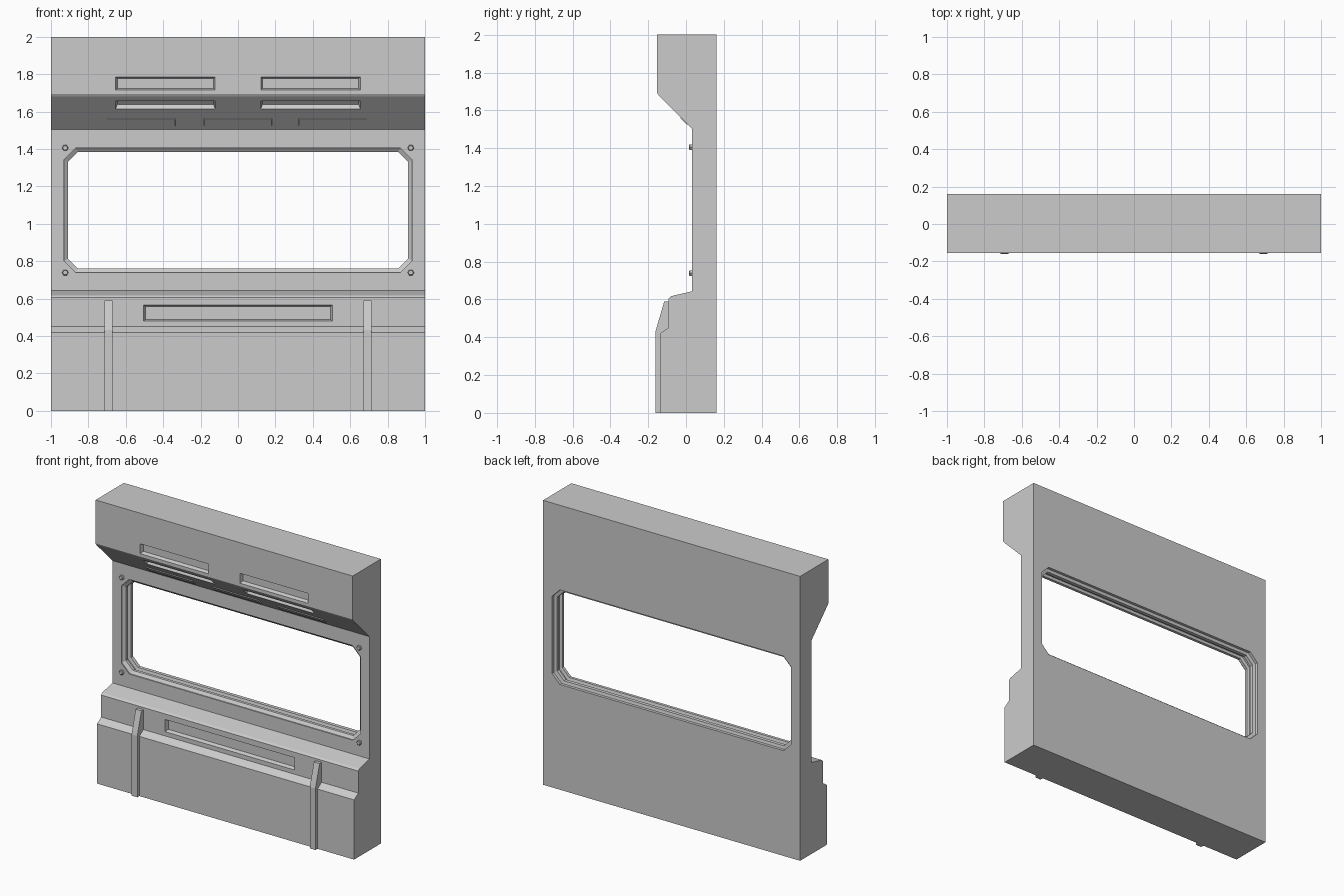
import bpy, bmesh, math
from mathutils import Matrix

if "Cube" in bpy.data.objects:
    bpy.data.objects.remove(bpy.data.objects["Cube"])


def finish(bm, name):
    bmesh.ops.recalc_face_normals(bm, faces=bm.faces)
    me = bpy.data.meshes.new(name)
    bm.to_mesh(me)
    bm.free()
    ob = bpy.data.objects.new(name, me)
    bpy.context.collection.objects.link(ob)
    return ob


def loft(bm, rings):
    """Closed solid through a list of equal-length point rings."""
    vs = [[bm.verts.new(p) for p in r] for r in rings]
    n = len(vs[0])
    for a, b in zip(vs, vs[1:]):
        for i in range(n):
            j = (i + 1) % n
            bm.faces.new((a[i], a[j], b[j], b[i]))
    bm.faces.new(vs[0])
    bm.faces.new(vs[-1][::-1])


def slab(bm, centre, w, h, tilt, out_a, out_b, inset):
    """Tapered block; out_a/out_b are distances in front of a tilted face."""
    m = Matrix.Translation(centre) @ Matrix.Rotation(tilt, 4, 'X')
    rings = []
    for out, k in ((out_a, 0), (out_b, inset)):
        x, z = w / 2 - k, h / 2 - k
        rings.append([m @ Matrix.Translation((sx * x, -out, sz * z)).to_translation()
                      for sx, sz in ((-1, -1), (1, -1), (1, 1), (-1, 1))])
    loft(bm, rings)


def octagon(y, off):
    """Window outline with clipped corners, enlarged by off."""
    x, z, c, mid = 0.91 + off, 0.3125 + off, 0.055 + off * 0.3, 1.0725
    q = [(x, z - c), (x - c, z), (c - x, z), (-x, z - c),
         (-x, c - z), (c - x, -z), (x - c, -z), (x, c - z)]
    return [(a, y, mid + b) for a, b in q]


# Wall panel: side profile extruded across the width
profile = [(0.16, 0), (-0.138, 0), (-0.138, 0.42), (-0.092, 0.45), (-0.092, 0.605),
           (-0.08, 0.617), (0.032, 0.643), (0.032, 1.503), (-0.145, 1.68),
           (-0.154, 1.694), (-0.154, 2), (0.16, 2)]
bm = bmesh.new()
loft(bm, [[(x, y, z) for y, z in profile] for x in (-1, 1)])
wall = finish(bm, "wall_panel")

# Cutter: grooved window opening and recesses
bm = bmesh.new()
loft(bm, [octagon(y, o) for y, o in (
    (0.012, 0.02), (0.04, 0.02), (0.055, 0), (0.075, 0), (0.08, 0.018), (0.105, 0.018),
    (0.11, 0), (0.135, 0), (0.14, 0.02), (0.18, 0.02))])
tilt = math.radians(45)
for s in (-1, 1):
    slab(bm, (s * 0.388, -0.154, 1.75), 0.535, 0.072, 0, 0.004, -0.025, 0.01)
    slab(bm, (s * 0.388, -0.100, 1.635), 0.535, 0.064, tilt, 0.004, -0.025, 0.01)
slab(bm, (0, -0.092, 0.523), 1.01, 0.088, 0, 0.003, -0.025, 0.01)
cutter = finish(bm, "opening_cutter")
cutter.hide_render = True
mod = wall.modifiers.new("openings", 'BOOLEAN')
mod.object = cutter
mod.solver = 'EXACT'
bpy.context.view_layer.objects.active = wall
bpy.ops.object.modifier_apply(modifier=mod.name)
bpy.data.objects.remove(cutter)

# Light strips low on the slope
bm = bmesh.new()
for x in (-0.515, 0, 0.505):
    slab(bm, (x, -0.010, 1.545), 0.365, 0.055, tilt, -0.01, 0.005, 0.003)
finish(bm, "light_strips")

# Vertical ribs on the lower panel
rib = [(-0.08, 0), (-0.161, 0), (-0.161, 0.432), (-0.115, 0.59), (-0.08, 0.59)]
bm = bmesh.new()
for s in (-1, 1):
    loft(bm, [[(s * 0.693 + d, y, z) for y, z in rib] for d in (-0.022, 0.022)])
finish(bm, "lower_ribs")

# Hexagonal bolts around the window
bm = bmesh.new()
for x in (-0.924, 0.924):
    for z in (0.739, 1.406):
        loft(bm, [[(x + r * math.cos(i * math.pi / 3), y, z + r * math.sin(i * math.pi / 3))
                   for i in range(6)] for y, r in ((0.035, 0.017), (0.02, 0.017), (0.016, 0.013))])
finish(bm, "window_bolts")
